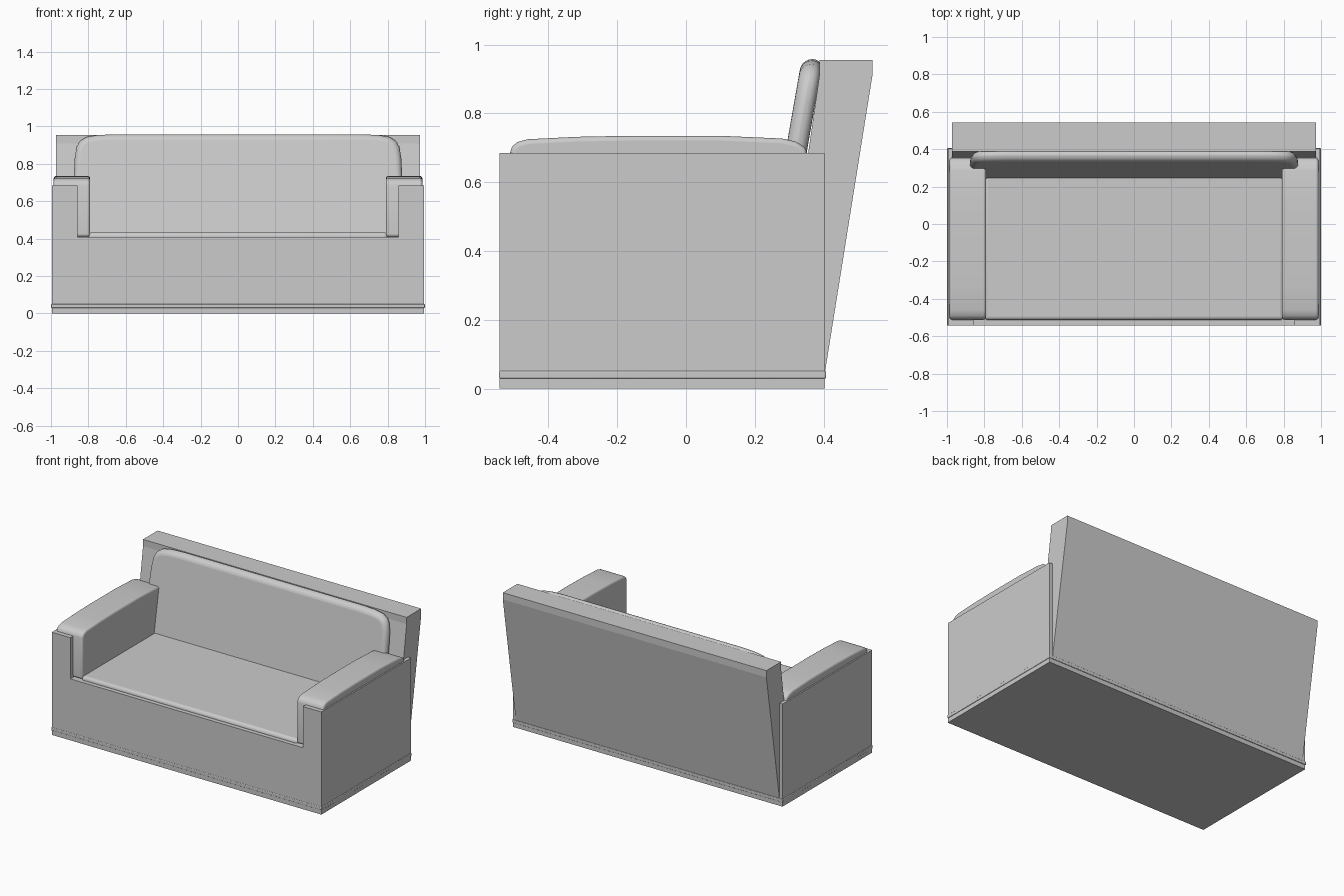
import bpy, bmesh, math

if "Cube" in bpy.data.objects:
    bpy.data.objects.remove(bpy.data.objects["Cube"])


def finish(bm, name, bevel=0.0, segments=4, limit=50):
    bmesh.ops.recalc_face_normals(bm, faces=bm.faces)
    mesh = bpy.data.meshes.new(name)
    bm.to_mesh(mesh)
    bm.free()
    obj = bpy.data.objects.new(name, mesh)
    bpy.context.collection.objects.link(obj)
    if bevel:
        mod = obj.modifiers.new("Rounded edges", 'BEVEL')
        mod.width = bevel
        mod.segments = segments
        mod.limit_method = 'ANGLE'
        mod.angle_limit = math.radians(limit)
        bpy.ops.object.select_all(action='DESELECT')
        obj.select_set(True)
        bpy.context.view_layer.objects.active = obj
        bpy.ops.object.shade_smooth_by_angle(angle=math.radians(35))
    return obj


def prism(name, front, back, bevel=0.0, **kw):
    """Solid between two matching outlines."""
    bm = bmesh.new()
    a = [bm.verts.new(p) for p in front]
    b = [bm.verts.new(p) for p in back]
    bm.faces.new(a)
    bm.faces.new(b[::-1])
    n = len(a)
    for i in range(n):
        j = (i + 1) % n
        bm.faces.new((a[i], b[i], b[j], a[j]))
    return finish(bm, name, bevel, **kw)


def along_x(name, profile, x0, x1, bevel=0.0, **kw):
    return prism(name, [(x0, y, z) for y, z in profile],
                 [(x1, y, z) for y, z in profile], bevel, **kw)


def box(name, x0, x1, y0, y1, z0, z1, bevel=0.0, **kw):
    return along_x(name, [(y0, z0), (y1, z0), (y1, z1), (y0, z1)], x0, x1, bevel, **kw)


# Sofa body: U-shaped front carried through to the back
half = [(0.995, 0), (0.995, 0.685), (0.858, 0.685), (0.858, 0.41)]
outline = half + [(-x, z) for x, z in reversed(half)]
prism("body", [(x, -0.542, z) for x, z in outline],
      [(x, 0.403, z) for x, z in outline])

# Rounded bead around the bottom
box("base_bead", -0.999, 0.999, -0.5435, 0.407, 0.029, 0.051, 0.004, segments=3)

# Leaning backrest
along_x("backrest", [(0.262, 0.04), (0.403, 0.04), (0.542, 0.91), (0.542, 0.955),
                     (0.388, 0.955), (0.388, 0.91)], -0.973, 0.973)

# Seat cushion
box("seat_cushion", -0.80, 0.80, -0.514, 0.30, 0.39, 0.434, 0.02)

# Back cushion: rounded outline sheared to the lean of the backrest
half = [(0.878, 0.40), (0.878, 0.73), (0.873, 0.83), (0.863, 0.89), (0.845, 0.922),
        (0.81, 0.944), (0.75, 0.954), (0.66, 0.958)]
outline = half + [(-x, z) for x, z in reversed(half)]
lean = lambda z: 0.245 + (z - 0.435) * 0.175
prism("back_cushion", [(x, lean(z), z) for x, z in outline],
      [(x, lean(z) + 0.062, z) for x, z in outline], 0.03, segments=5)

# Arm pads
pad = [(-0.512, 0.41), (-0.512, 0.685), (-0.506, 0.704), (-0.49, 0.717), (-0.46, 0.725),
       (-0.32, 0.732), (-0.17, 0.735), (0.10, 0.735), (0.28, 0.727), (0.32, 0.718),
       (0.345, 0.702), (0.355, 0.68), (0.33, 0.41)]
for side, s in (("left", -1), ("right", 1)):
    along_x(side + "_arm_pad", pad, s * 0.79, s * 0.986, 0.014)
